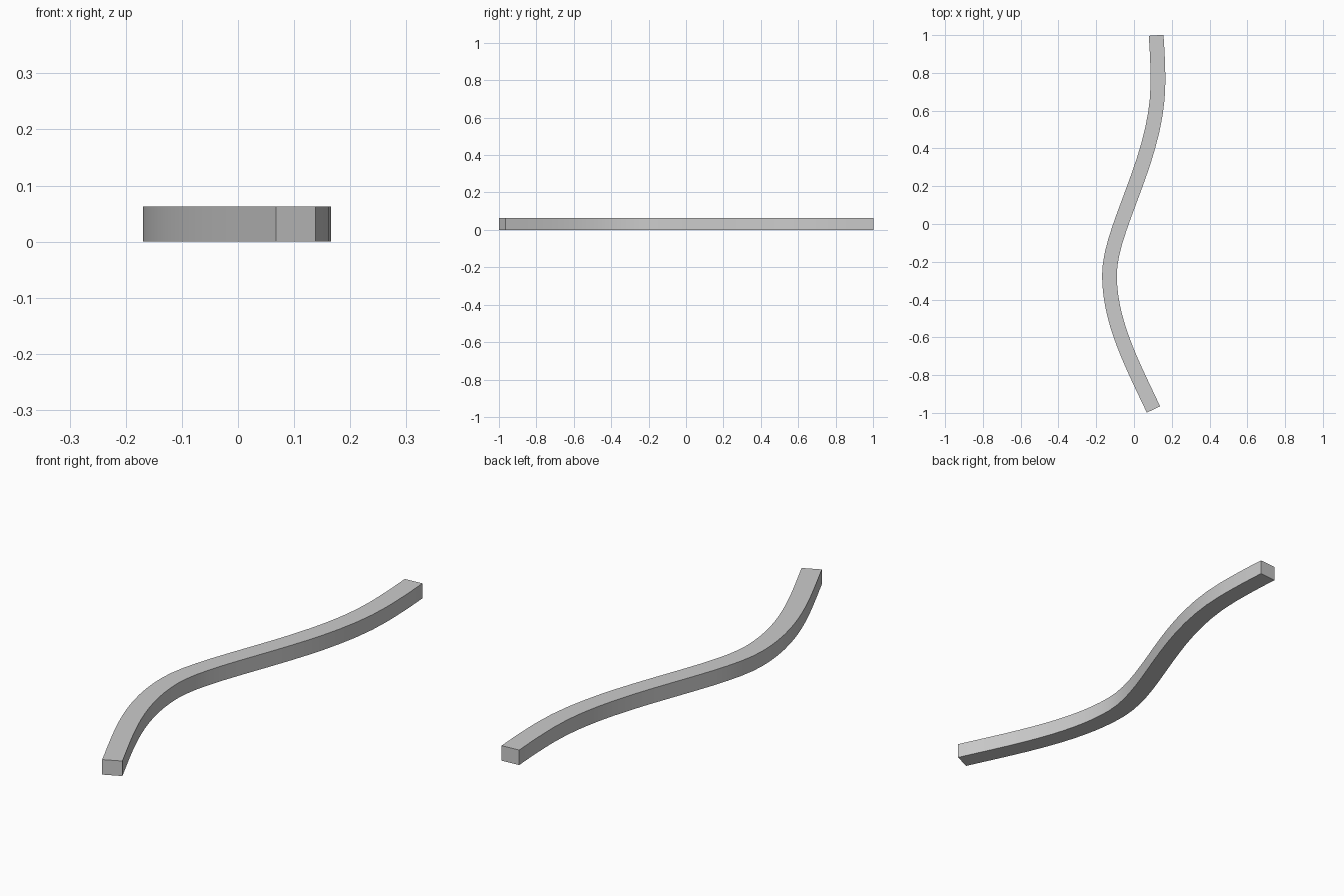
import bpy
import bmesh
from mathutils import Vector
from mathutils.geometry import interpolate_bezier

if "Cube" in bpy.data.objects:
    bpy.data.objects.remove(bpy.data.objects["Cube"])

WIDTH, HEIGHT, STEPS = 0.078, 0.063, 14

# Centre line: (point, handle before, handle after)
path = [
    ((0.103, -0.982), (0, 0), (-0.110, 0.235)),
    ((-0.130, -0.27), (0, -0.25), (0, 0.25)),
    ((0.127, 0.75), (0, -0.40), (0, 0.08)),
    ((0.117, 0.999), (0.006, -0.08), (0, 0)),
]
points = []
for (a, _, out), (b, back, _) in zip(path, path[1:]):
    a, b = Vector(a), Vector(b)
    seg = interpolate_bezier(a, a + Vector(out), b + Vector(back), b, STEPS + 1)
    points += [Vector(p[:2]) for p in (seg[1:] if points else seg)]

# Sweep a rectangular section along the centre line
bm = bmesh.new()
rings = []
last = len(points) - 1
for i, p in enumerate(points):
    tangent = (points[min(i + 1, last)] - points[max(i - 1, 0)]).normalized()
    side = Vector((tangent.y, -tangent.x)) * WIDTH / 2
    corners = [(-1, 0), (1, 0), (1, HEIGHT), (-1, HEIGHT)]
    rings.append([bm.verts.new((*(p + side * s), z)) for s, z in corners])
for r, q in zip(rings, rings[1:]):
    for k in range(4):
        n = (k + 1) % 4
        bm.faces.new((r[k], r[n], q[n], q[k]))

# End caps
bm.faces.new(rings[0])
bm.faces.new(rings[-1])
bmesh.ops.recalc_face_normals(bm, faces=bm.faces)

mesh = bpy.data.meshes.new("curved_strip")
bm.to_mesh(mesh)
bm.free()
strip = bpy.data.objects.new("curved_strip", mesh)
bpy.context.collection.objects.link(strip)
bpy.context.view_layer.objects.active = strip
strip.select_set(True)
bpy.ops.object.shade_smooth_by_angle()
